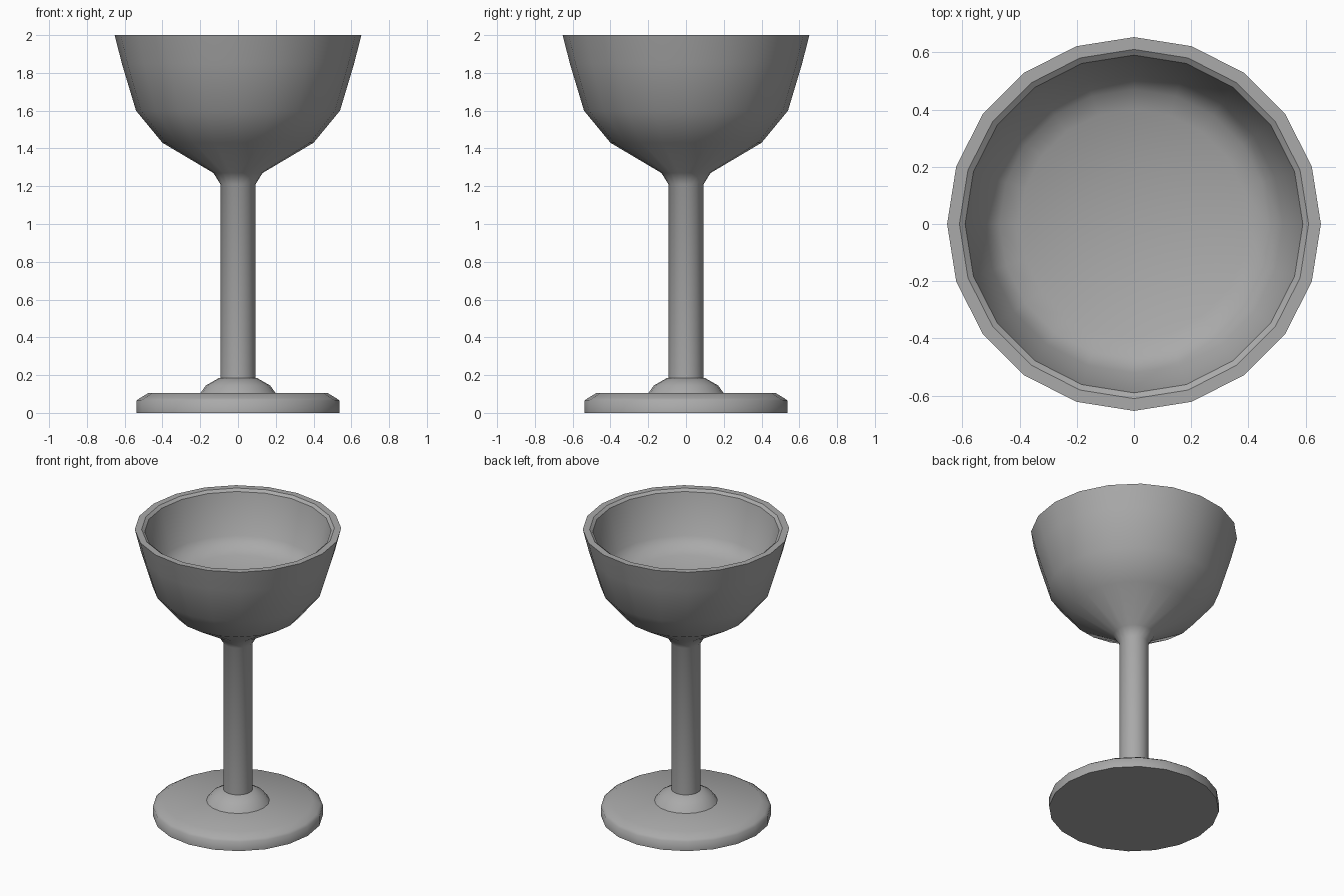
import bpy
import bmesh
import math

SIDES = 20

cube = bpy.data.objects.get("Cube")
if cube:
    bpy.data.objects.remove(cube, do_unlink=True)

# Single pewter grey colour
grey = bpy.data.materials.new("pewter_grey")
grey.use_nodes = True
colour = (0.4, 0.4, 0.4, 1)
grey.diffuse_color = colour
grey.node_tree.nodes["Principled BSDF"].inputs["Base Color"].default_value = colour


def lathe(name, profile, smooth_angle):
    """Spin a (radius, height) profile around z."""
    bm = bmesh.new()
    points = [bm.verts.new((r, 0, z)) for r, z in profile]
    edges = [bm.edges.new(pair) for pair in zip(points, points[1:])]
    bmesh.ops.spin(bm, geom=points + edges, cent=(0, 0, 0), axis=(0, 0, 1),
                   angle=math.tau, steps=SIDES, use_merge=False)
    bmesh.ops.remove_doubles(bm, verts=bm.verts, dist=0.0005)
    bmesh.ops.recalc_face_normals(bm, faces=bm.faces)
    mesh = bpy.data.meshes.new(name)
    bm.to_mesh(mesh)
    bm.free()
    mesh.materials.append(grey)
    obj = bpy.data.objects.new(name, mesh)
    bpy.context.collection.objects.link(obj)
    bpy.ops.object.select_all(action='DESELECT')
    obj.select_set(True)
    bpy.context.view_layer.objects.active = obj
    bpy.ops.object.shade_smooth_by_angle(angle=math.radians(smooth_angle))


# Round foot with a bevelled top edge
lathe("foot", [(0, 0), (0.538, 0), (0.538, 0.065), (0.52, 0.078),
               (0.475, 0.105), (0, 0.105)], 65)

# Low collar where the stem meets the foot
lathe("collar", [(0, 0.1), (0.203, 0.1), (0.17, 0.145), (0.1, 0.185), (0, 0.185)], 50)

# Stem flowing into the hollow bowl: outside, rim, then inside
lathe("stem_and_bowl", [(0, 0.15), (0.093, 0.15), (0.093, 1.21), (0.13, 1.27),
                        (0.4, 1.43), (0.54, 1.6), (0.615, 1.85), (0.653, 2.0),
                        (0.61, 2.0), (0.59, 1.985),
                        (0.52, 1.71), (0.47, 1.655), (0.4, 1.63),
                        (0.2, 1.59), (0, 1.58)], 34)
